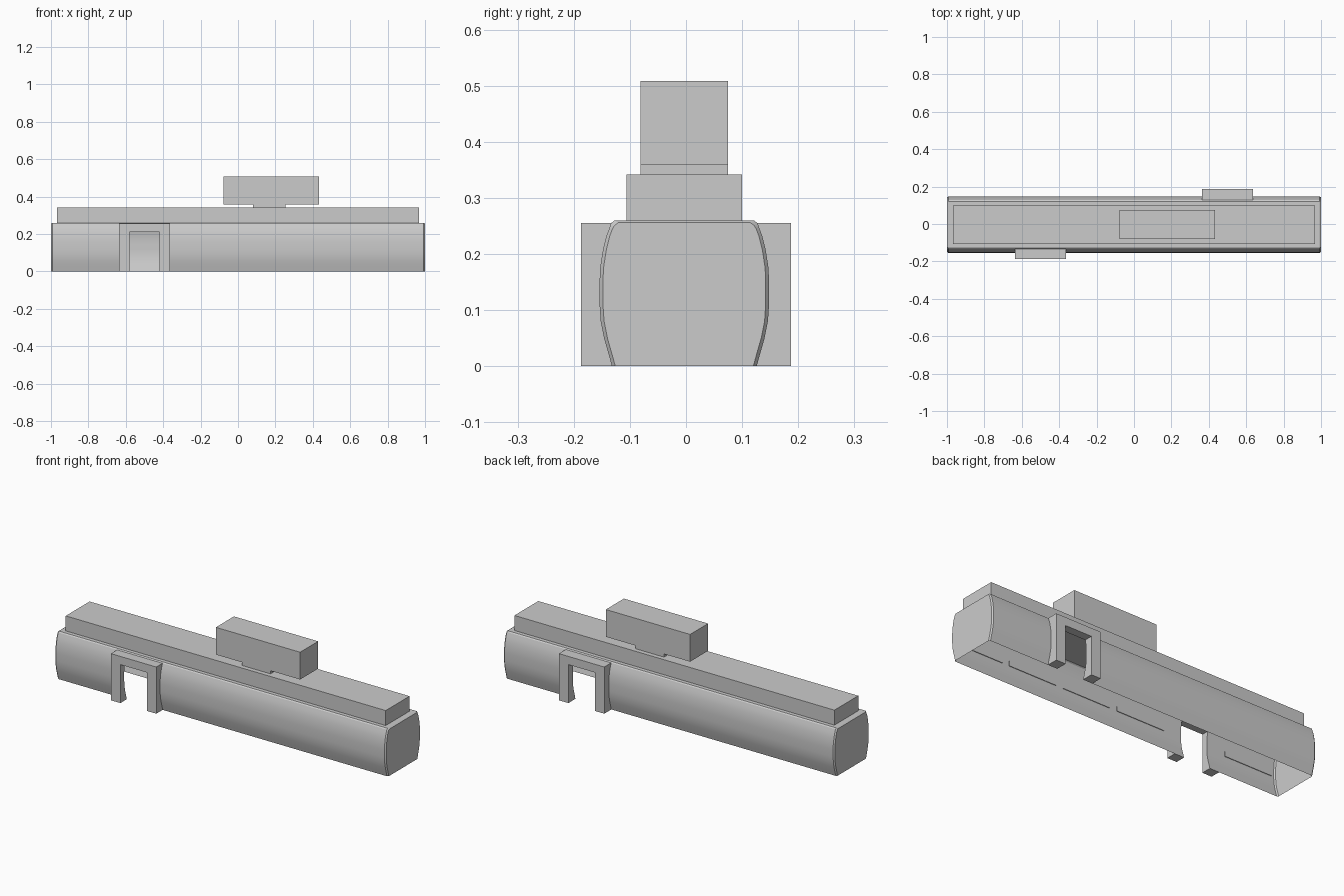
import bpy, bmesh

if "Cube" in bpy.data.objects:
    bpy.data.objects.remove(bpy.data.objects["Cube"])

CY = -0.003                      # body axis sits slightly towards the front
DOOR_TOP = 0.21
# half cross-section of the bulging wall: (distance from axis, height)
WALL = [(0.129, 0.0), (0.135, 0.022), (0.143, 0.05), (0.149, 0.08), (0.151, 0.11),
        (0.151, 0.15), (0.150, 0.175), (0.147, 0.195), (0.1445, DOOR_TOP),
        (0.139, 0.232), (0.134, 0.245), (0.1305, 0.255), (0.124, 0.26)]


def finish(bm, name, smooth=False):
    bmesh.ops.remove_doubles(bm, verts=bm.verts, dist=1e-5)
    bmesh.ops.recalc_face_normals(bm, faces=bm.faces)
    mesh = bpy.data.meshes.new(name)
    bm.to_mesh(mesh)
    bm.free()
    ob = bpy.data.objects.new(name, mesh)
    bpy.context.collection.objects.link(ob)
    if smooth:
        bpy.context.view_layer.objects.active = ob
        ob.select_set(True)
        bpy.ops.object.shade_smooth_by_angle(angle=0.5)
        ob.select_set(False)
    return ob


def box(name, x0, x1, y0, y1, z0, z1):
    bm = bmesh.new()
    bmesh.ops.create_cube(bm, size=1)
    for v in bm.verts:
        v.co = ((x0 + x1) / 2 + v.co.x * (x1 - x0),
                (y0 + y1) / 2 + v.co.y * (y1 - y0),
                (z0 + z1) / 2 + v.co.z * (z1 - z0))
    return finish(bm, name)


# hollow body, open below, with one doorway on each side
def body():
    bm = bmesh.new()
    stations = [-1, -0.993, -0.58, -0.42, 0.42, 0.58, 0.993, 1]
    rings = []
    for x in stations:
        inset = 0.006 if abs(x) == 1 else 0
        half = [(d - inset, z - (inset * 0.7 if z > 0.25 else 0)) for d, z in WALL]
        ring = [(-d, z) for d, z in half] + [(d, z) for d, z in reversed(half)]
        rings.append([bm.verts.new((x, CY + y, z)) for y, z in ring])
    for i in range(len(stations) - 1):
        a, b = rings[i], rings[i + 1]
        for j in range(len(a) - 1):
            low = max(a[j].co.z, a[j + 1].co.z) <= DOOR_TOP + 1e-4
            front = j < len(WALL)
            if low and ((i == 2 and front) or (i == 4 and not front)):
                continue
            bm.faces.new((a[j], b[j], b[j + 1], a[j + 1]))
    bm.faces.new(rings[0])
    bm.faces.new(rings[-1])
    return finish(bm, "body_shell", True)


# one block of a door frame, fitted against the curved wall
def frame_block(bm, x0, x1, z0, side):
    outline = [(CY + side * d, z) for d, z in WALL if z0 <= z <= 0.255]
    outline += [(side * 0.187, 0.255), (side * 0.187, z0)]
    a, b = ([bm.verts.new((x, y, z)) for y, z in outline] for x in (x0, x1))
    bm.faces.new(a)
    bm.faces.new(b)
    n = len(a)
    for j in range(n - 4, n):          # top, outer and bottom faces
        if j >= n - 3:
            k = (j + 1) % n
            bm.faces.new((a[j], b[j], b[k], a[k]))


def door_frame(name, cx, side):
    bm = bmesh.new()
    frame_block(bm, cx - 0.137, cx - 0.08, 0, side)
    frame_block(bm, cx + 0.08, cx + 0.137, 0, side)
    frame_block(bm, cx - 0.08, cx + 0.08, DOOR_TOP, side)
    return finish(bm, name)


body()
door_frame("front_door_frame", -0.5, -1)
door_frame("back_door_frame", 0.5, 1)

# roof and the raised block on its short stem
box("roof_slab", -0.967, 0.967, CY - 0.103, CY + 0.103, 0.258, 0.342)
box("block_stem", 0.08, 0.253, CY - 0.078, CY + 0.078, 0.34, 0.36)
box("roof_block", -0.077, 0.432, CY - 0.078, CY + 0.078, 0.359, 0.508)

# thin sills along the inside of the walls, skipping the doorways
for side in (-1, 1):
    for k in range(6):
        x = -5 / 6 + k / 3
        if abs(x - 0.5 * side) < 0.01:
            continue
        ys = sorted((CY + side * 0.147, CY + side * 0.1505))
        box("inner_sill", x - 0.145, x + 0.145, ys[0], ys[1], 0.115, 0.14)
